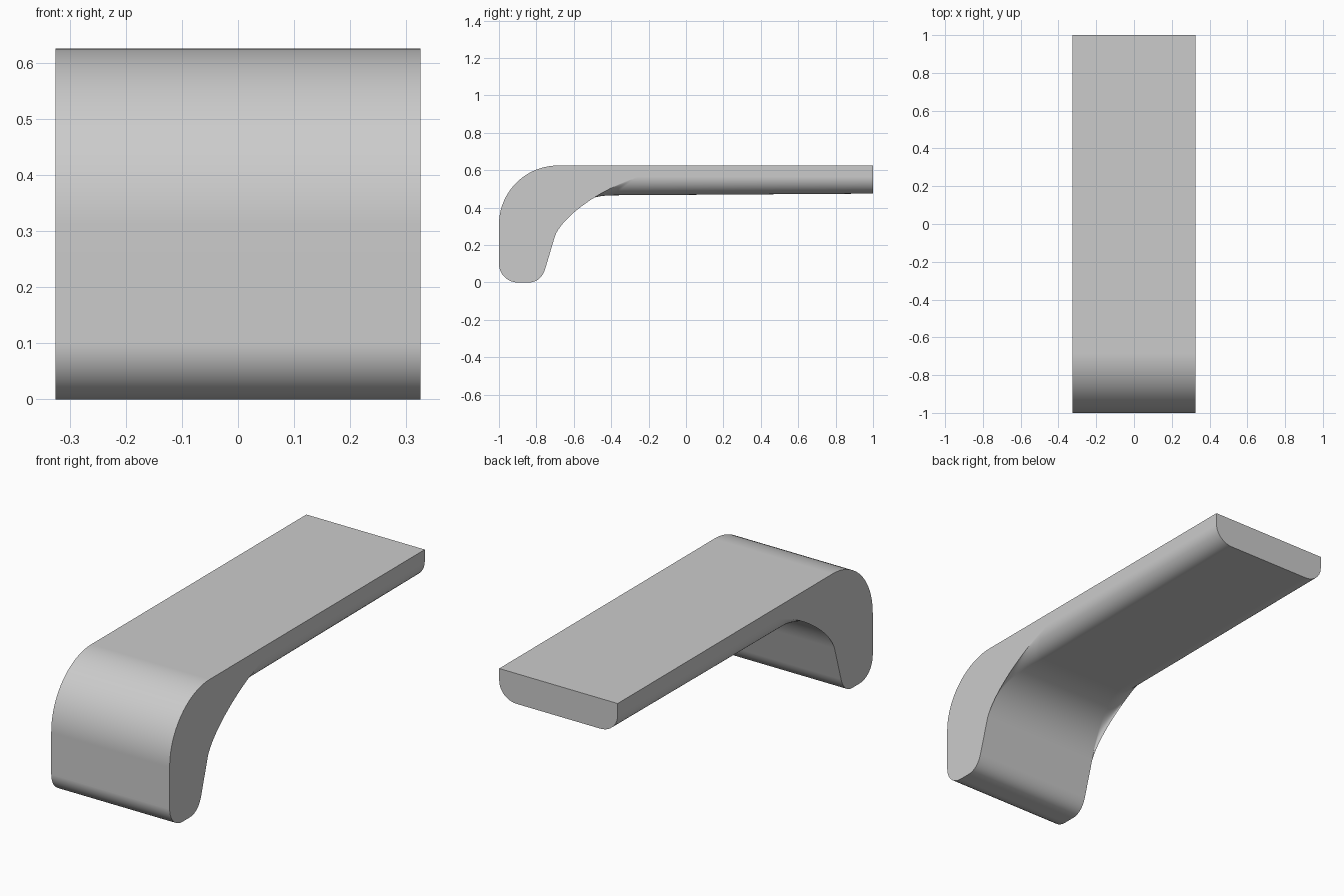
import bpy, bmesh, math
from mathutils import Vector

if "Cube" in bpy.data.objects:
    bpy.data.objects.remove(bpy.data.objects["Cube"])

W = 0.325      # half width
N = 20         # stations along the inner bend
ARC = 10       # segments of the rounded lower edge


def bezier(a, b, c, d, n):
    a, b, c, d = (Vector(p) for p in (a, b, c, d))
    pts = []
    for i in range(n + 1):
        t = i / n
        u = 1 - t
        pts.append(a * u**3 + b * 3*u*u*t + c * 3*u*t*t + d * t**3)
    return pts


def arc(cy, cz, r, a0, a1, n):
    return [Vector((cy + r * math.cos(math.radians(a0 + (a1 - a0) * i / n)),
                    cz + r * math.sin(math.radians(a0 + (a1 - a0) * i / n))))
            for i in range(n + 1)]


# Outer side profile (y, z): back top edge, top bend, foot, up to the inner bend
outer = [Vector((1, 0.625))]
outer += arc(-0.685, 0.31, 0.315, 90, 180, 20)
outer += arc(-0.9, 0.1, 0.1, 180, 270, 10)
outer += bezier((-0.84, 0), (-0.795, 0), (-0.766, 0.03), (-0.752, 0.075), 10)

# Inner bend: centre line of the underside, and its edge on the side faces
start = (-0.7, 0.25)
under = bezier(start, (-0.66, 0.385), (-0.55, 0.466), (-0.39, 0.466), N) + [Vector((1, 0.475))]
edge = bezier(start, (-0.655, 0.36), (-0.45, 0.50), (-0.26, 0.565), N) + [Vector((1, 0.565))]
full = (under[N] - edge[N]).length

bm = bmesh.new()
vert = lambda x, p: bm.verts.new((x, p.x, p.y))

# Rings across the underside with growing rounded edges
rings = []
for i, (u, e) in enumerate(zip(under, edge)):
    r = 0.095 * min(1, (u - e).length / full) if i <= N else 0.095
    half = []
    for k in range(ARC + 1):
        a = math.pi / 2 * k / ARC
        half.append((W - r * (1 - math.cos(a)), e.lerp(u, math.sin(a))))
    rings.append([vert(x, p) for x, p in half] + [vert(-x, p) for x, p in reversed(half)])
for a, b in zip(rings, rings[1:]):
    for j in range(len(a) - 1):
        bm.faces.new((a[j], a[j + 1], b[j + 1], b[j]))

# Outer skin
right = [vert(W, p) for p in outer] + [rings[0][0]]
left = [vert(-W, p) for p in outer] + [rings[0][-1]]
for j in range(len(right) - 1):
    bm.faces.new((right[j], right[j + 1], left[j + 1], left[j]))

# Flat sides and back end
bm.faces.new(right + [r[0] for r in rings[1:]])
bm.faces.new(left + [r[-1] for r in rings[1:]])
bm.faces.new([right[0]] + rings[-1] + [left[0]])
bmesh.ops.remove_doubles(bm, verts=bm.verts, dist=1e-5)
bmesh.ops.recalc_face_normals(bm, faces=bm.faces)

mesh = bpy.data.meshes.new("lever_handle")
bm.to_mesh(mesh)
bm.free()
obj = bpy.data.objects.new("lever_handle", mesh)
bpy.context.collection.objects.link(obj)
bpy.context.view_layer.objects.active = obj
obj.select_set(True)
bpy.ops.object.shade_smooth_by_angle(angle=math.radians(30))
mod = obj.modifiers.new("weighted_normals", 'WEIGHTED_NORMAL')
mod.keep_sharp = True
